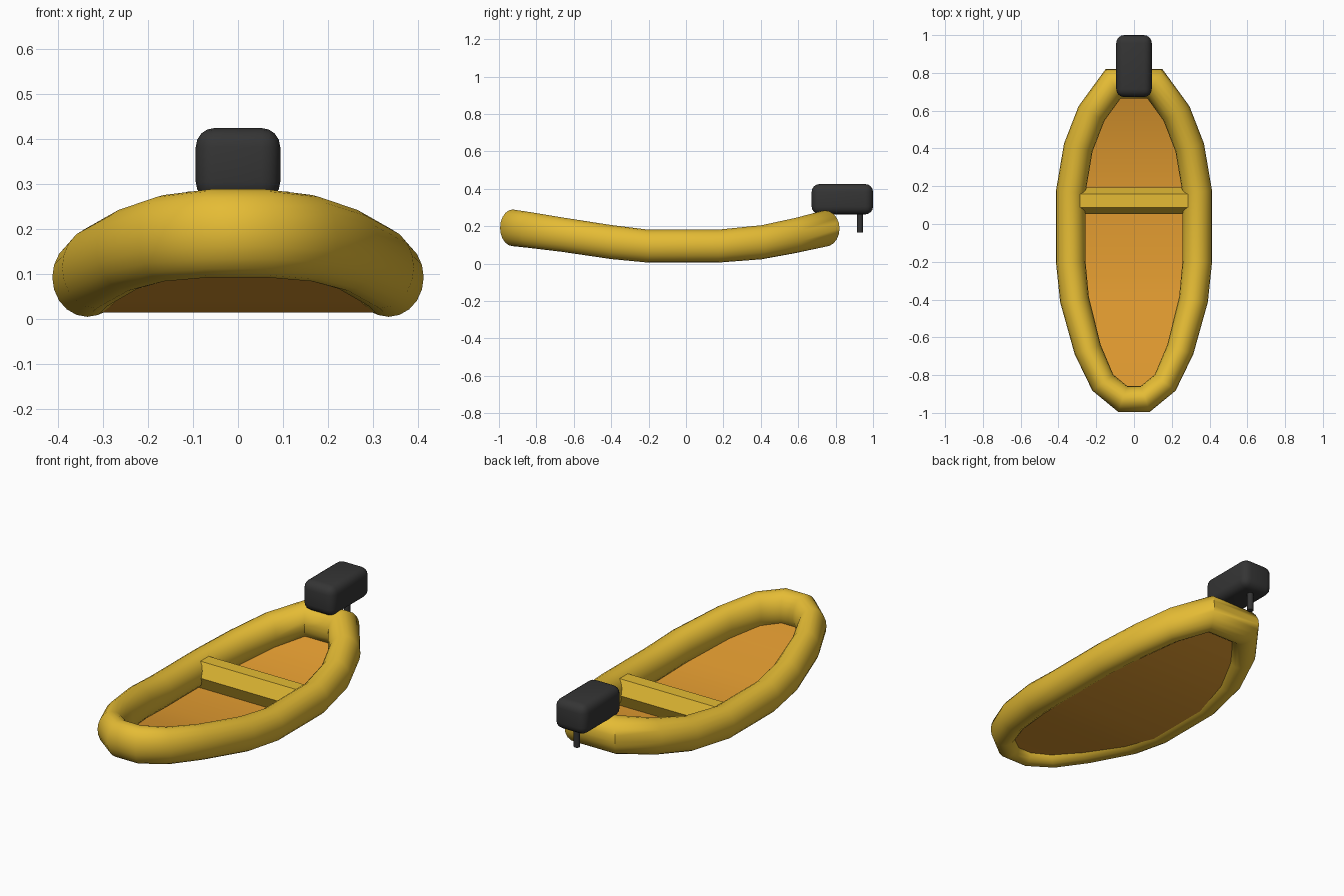
import bpy, bmesh, math
from mathutils import Vector

if "Cube" in bpy.data.objects:
    bpy.data.objects.remove(bpy.data.objects["Cube"])


def material(name, rgb):
    m = bpy.data.materials.new(name)
    m.diffuse_color = (*rgb, 1)
    m.use_nodes = True
    m.node_tree.nodes["Principled BSDF"].inputs["Base Color"].default_value = m.diffuse_color
    return m


YELLOW = material("yellow rubber", (0.78, 0.50, 0.035))
ORANGE = material("orange floor", (0.76, 0.33, 0.03))
BLACK = material("black motor", (0.035, 0.035, 0.035))


def finish(bm, name, mat, angle=40):
    bmesh.ops.recalc_face_normals(bm, faces=bm.faces)
    me = bpy.data.meshes.new(name)
    bm.to_mesh(me)
    bm.free()
    ob = bpy.data.objects.new(name, me)
    bpy.context.collection.objects.link(ob)
    me.materials.append(mat)
    bpy.ops.object.select_all(action='DESELECT')
    ob.select_set(True)
    bpy.context.view_layer.objects.active = ob
    bpy.ops.object.shade_smooth_by_angle(angle=math.radians(angle))
    return ob


# Right half of the hull centre line, bow to stern: x, y, z, half width, half height
HALF = [
    (0.060, -0.926, 0.191, 0.068, 0.098),
    (0.165, -0.840, 0.180, 0.068, 0.096),
    (0.245, -0.665, 0.155, 0.073, 0.092),
    (0.315, -0.400, 0.115, 0.077, 0.091),
    (0.335, -0.200, 0.093, 0.078, 0.088),
    (0.335, 0.170, 0.093, 0.078, 0.088),
    (0.295, 0.405, 0.114, 0.078, 0.091),
    (0.225, 0.585, 0.150, 0.078, 0.094),
    (0.110, 0.743, 0.187, 0.078, 0.097),
]

# Inflated tube: mitred elliptical sections around the closed outline
path = HALF + [(-p[0],) + p[1:] for p in reversed(HALF)]
SIDES = 20
bm = bmesh.new()
rings = []
for i, (x, y, z, w, h) in enumerate(path):
    a, b = path[i - 1], path[(i + 1) % len(path)]
    d0 = Vector((x - a[0], y - a[1])).normalized()
    d1 = Vector((b[0] - x, b[1] - y)).normalized()
    t = (d0 + d1).normalized()
    out = Vector((t.y, -t.x)) * (w / t.dot(d0))
    ring = []
    for k in range(SIDES):
        u = 2 * math.pi * k / SIDES
        ring.append(bm.verts.new((x + out.x * math.cos(u), y + out.y * math.cos(u),
                                  z + h * math.sin(u))))
    rings.append(ring)
for i, r in enumerate(rings):
    n = rings[(i + 1) % len(rings)]
    for k in range(SIDES):
        j = (k + 1) % SIDES
        bm.faces.new((r[k], n[k], n[j], r[j]))
finish(bm, "inflated_tube", YELLOW, 50)

# Floor sheet following the upturned ends
bm = bmesh.new()
rows = []
for x, y, z, w, h in HALF:
    fz = z - 0.078 + 0.028 * (z - 0.093) / 0.098
    rows.append([bm.verts.new((s * x, y, fz)) for s in (-1, 1)])
for a, b in zip(rows, rows[1:]):
    bm.faces.new((a[0], a[1], b[1], b[0]))
finish(bm, "floor", ORANGE)

# Six-sided cross seat
bm = bmesh.new()
ends = []
for x in (-0.32, 0.32):
    ends.append([bm.verts.new((x, 0.123 + 0.07 * math.cos(k * math.pi / 3),
                               0.088 + 0.083 * math.sin(k * math.pi / 3)))
                 for k in range(6)])
for k in range(6):
    j = (k + 1) % 6
    bm.faces.new((ends[0][k], ends[0][j], ends[1][j], ends[1][k]))
for e in ends:
    bm.faces.new(e)
finish(bm, "seat", YELLOW, 30)

# Motor housing
bm = bmesh.new()
bmesh.ops.create_cube(bm, size=1)
for v in bm.verts:
    v.co = Vector((v.co.x * 0.188, 0.836 + v.co.y * 0.328, 0.344 + v.co.z * 0.162))
bmesh.ops.bevel(bm, geom=bm.edges[:], offset=0.042, segments=4, profile=0.5, affect='EDGES')
finish(bm, "motor_housing", BLACK)

# Motor shaft
bm = bmesh.new()
bmesh.ops.create_cone(bm, cap_ends=True, segments=12, radius1=0.016, radius2=0.016, depth=0.125)
bmesh.ops.translate(bm, verts=bm.verts, vec=(0, 0.93, 0.2275))
finish(bm, "motor_shaft", BLACK)
